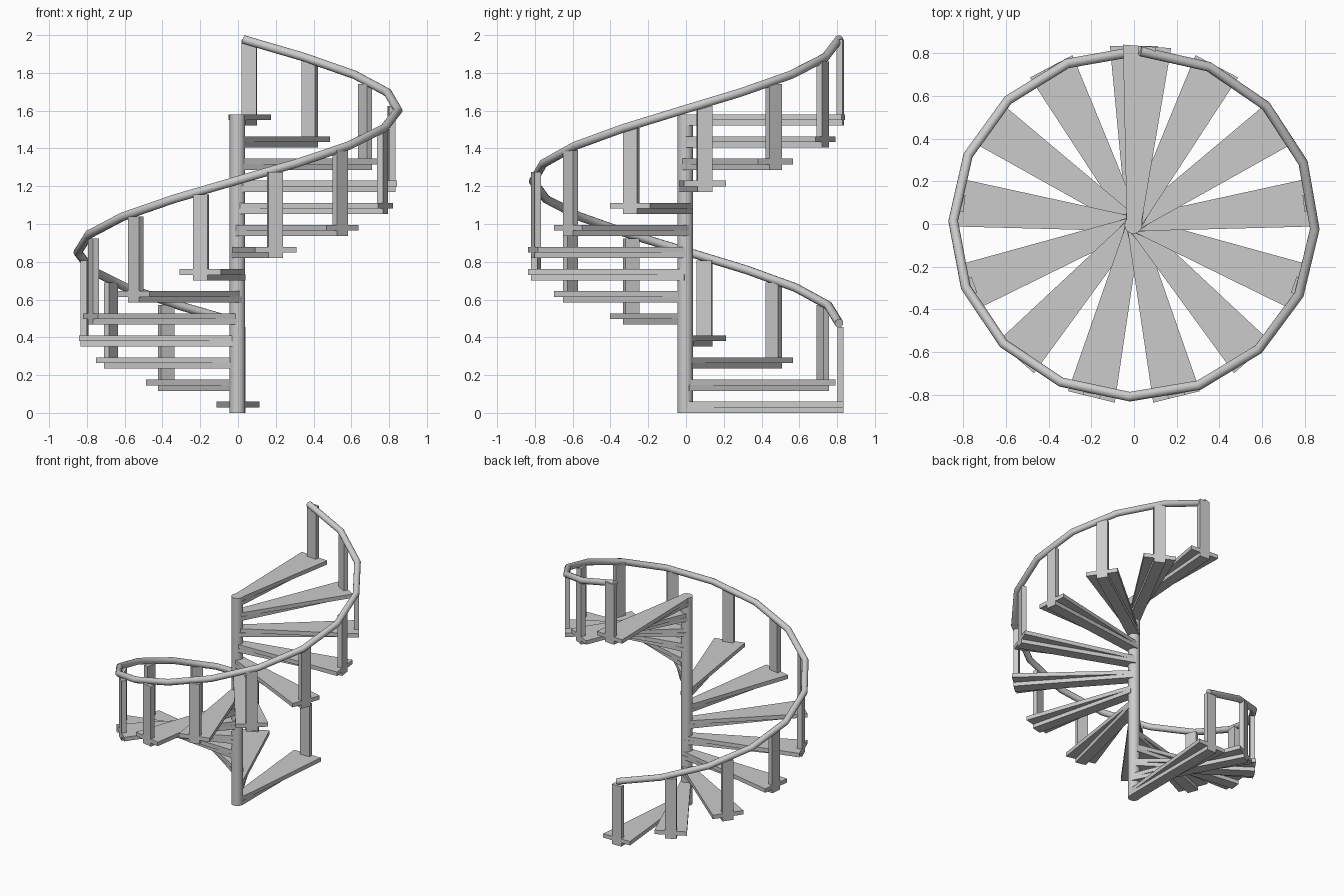
import bpy, bmesh
from math import sin, cos, radians, pi
from mathutils import Matrix

if "Cube" in bpy.data.objects:
    bpy.data.objects.remove(bpy.data.objects["Cube"])

STEPS, RISE = 14, 0.117
R_OUT = 0.835


def prism(name, pts, depth, matrix):
    """Extrude a flat xy outline along z by depth, then apply matrix."""
    bm = bmesh.new()
    face = bm.faces.new([bm.verts.new((x, y, 0)) for x, y in pts])
    ext = bmesh.ops.extrude_face_region(bm, geom=[face])
    moved = [g for g in ext["geom"] if isinstance(g, bmesh.types.BMVert)]
    bmesh.ops.translate(bm, verts=moved, vec=(0, 0, depth))
    bmesh.ops.recalc_face_normals(bm, faces=bm.faces)
    bm.transform(matrix)
    me = bpy.data.meshes.new(name)
    bm.to_mesh(me)
    bm.free()
    ob = bpy.data.objects.new(name, me)
    bpy.context.collection.objects.link(ob)
    return ob


def smooth(ob):
    bpy.ops.object.select_all(action='DESELECT')
    ob.select_set(True)
    bpy.context.view_layer.objects.active = ob
    bpy.ops.object.shade_smooth_by_angle(angle=radians(40))


# Central pole
bpy.ops.mesh.primitive_cylinder_add(vertices=24, radius=0.041, depth=1.58,
                                    location=(-0.003, -0.004, 0.79))
pole = bpy.context.object
pole.name = "central_pole"
smooth(pole)

# Wedge treads, each on an L-shaped bracket (beam below + post at the outer end)
wedge = [(0, -0.034), (R_OUT, -0.113), (R_OUT, 0.113), (0, 0.034)]
ell = [(0, 0), (R_OUT, 0), (R_OUT, 0.455), (R_OUT - 0.034, 0.455),
       (R_OUT - 0.034, 0.03), (0, 0.03)]
for i in range(STEPS):
    # the top step stops slightly short of a full turn
    ang = radians(90 + i * 360 / 13 - (4.2 if i == STEPS - 1 else 0))
    place = Matrix.Translation((0, 0, i * RISE)) @ Matrix.Rotation(ang, 4, 'Z')
    prism(f"tread_{i + 1}", wedge, 0.03, place @ Matrix.Translation((0, 0, 0.029)))
    prism(f"bracket_post_{i + 1}", ell, 0.08,
          place @ Matrix.Translation((0, 0.04, 0)) @ Matrix.Rotation(pi / 2, 4, 'X'))

# Handrail: segmented helix swept with a round section
cu = bpy.data.curves.new("handrail", 'CURVE')
cu.dimensions = '3D'
cu.bevel_depth = 0.023
cu.bevel_resolution = 4
cu.use_fill_caps = True
sp = cu.splines.new('POLY')
sp.points.add(16)
for i, p in enumerate(sp.points):
    a = radians(89.3 + 22.42 * i)
    p.co = (0.848 * cos(a), 0.81 * sin(a), 0.475 + 1.502 * i / 16, 1)
rail = bpy.data.objects.new("handrail", cu)
bpy.context.collection.objects.link(rail)
bpy.ops.object.select_all(action='DESELECT')
rail.select_set(True)
bpy.context.view_layer.objects.active = rail
bpy.ops.object.convert(target='MESH')
smooth(bpy.context.object)
